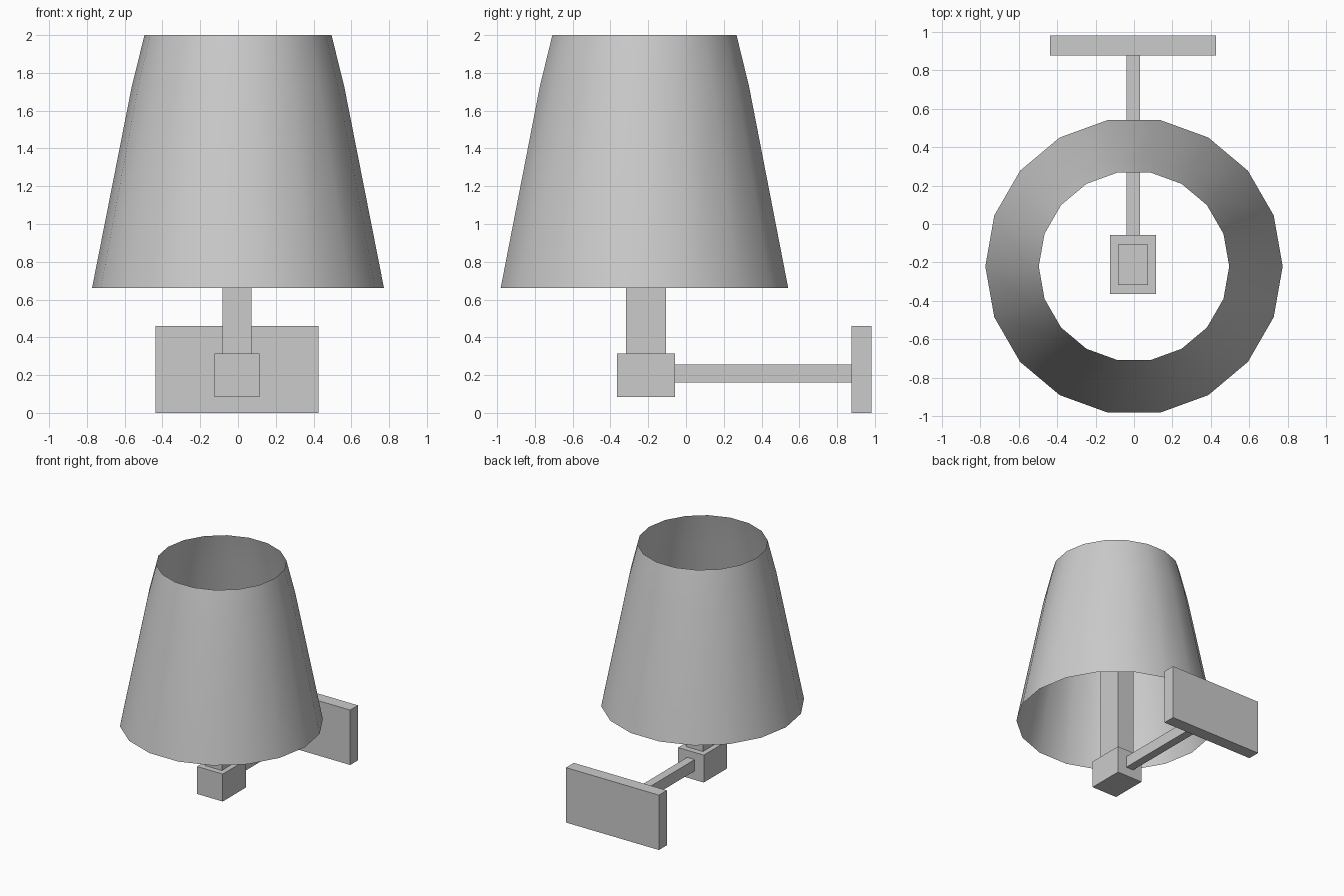
import bpy
import bmesh
from math import radians, sin, cos

default = bpy.data.objects.get("Cube")
if default:
    bpy.data.objects.remove(default, do_unlink=True)

# Single plain grey finish
grey = bpy.data.materials.new("light_grey")
grey.use_nodes = True
colour = (0.6, 0.6, 0.6, 1)
grey.diffuse_color = colour
grey.node_tree.nodes["Principled BSDF"].inputs["Base Color"].default_value = colour


def add_object(name, bm):
    mesh = bpy.data.meshes.new(name)
    bm.to_mesh(mesh)
    bm.free()
    mesh.materials.append(grey)
    obj = bpy.data.objects.new(name, mesh)
    bpy.context.collection.objects.link(obj)
    return obj


def box(name, half_width, y_range, z_range, x=-0.005):
    """Flat-sided block given by its half width and its y and z extents."""
    bm = bmesh.new()
    bmesh.ops.create_cube(bm, size=1)
    (y0, y1), (z0, z1) = y_range, z_range
    for v in bm.verts:
        v.co.x = x + 2 * half_width * v.co.x
        v.co.y = (y0 + y1) / 2 + (y1 - y0) * v.co.y
        v.co.z = (z0 + z1) / 2 + (z1 - z0) * v.co.z
    return add_object(name, bm)


def open_shade(name, profile, sides, y):
    """Thin open surface turned from (radius, height) points."""
    bm = bmesh.new()
    step = radians(360 / sides)
    rings = [[bm.verts.new((r * cos(i * step), y + r * sin(i * step), z))
              for i in range(sides)] for r, z in profile]
    for low, high in zip(rings, rings[1:]):
        for i in range(sides):
            j = (i + 1) % sides
            bm.faces.new((low[i], low[j], high[j], high[i]))
    return add_object(name, bm)


# Wall fixture
box("wall_plate", 0.431, (0.877, 0.981), (0, 0.46))
box("arm", 0.035, (-0.058, 0.877), (0.16, 0.255))
box("joint_block", 0.119, (-0.365, -0.058), (0.085, 0.315))
box("lamp_stem", 0.077, (-0.317, -0.106), (0.315, 1.35))

# Lampshade, open at both ends
shade = open_shade("lampshade", [(0.773, 0.66), (0.562, 1.73), (0.495, 2)], 18, -0.22)
bpy.ops.object.select_all(action="DESELECT")
shade.select_set(True)
bpy.context.view_layer.objects.active = shade
bpy.ops.object.shade_smooth_by_angle(angle=radians(35))
